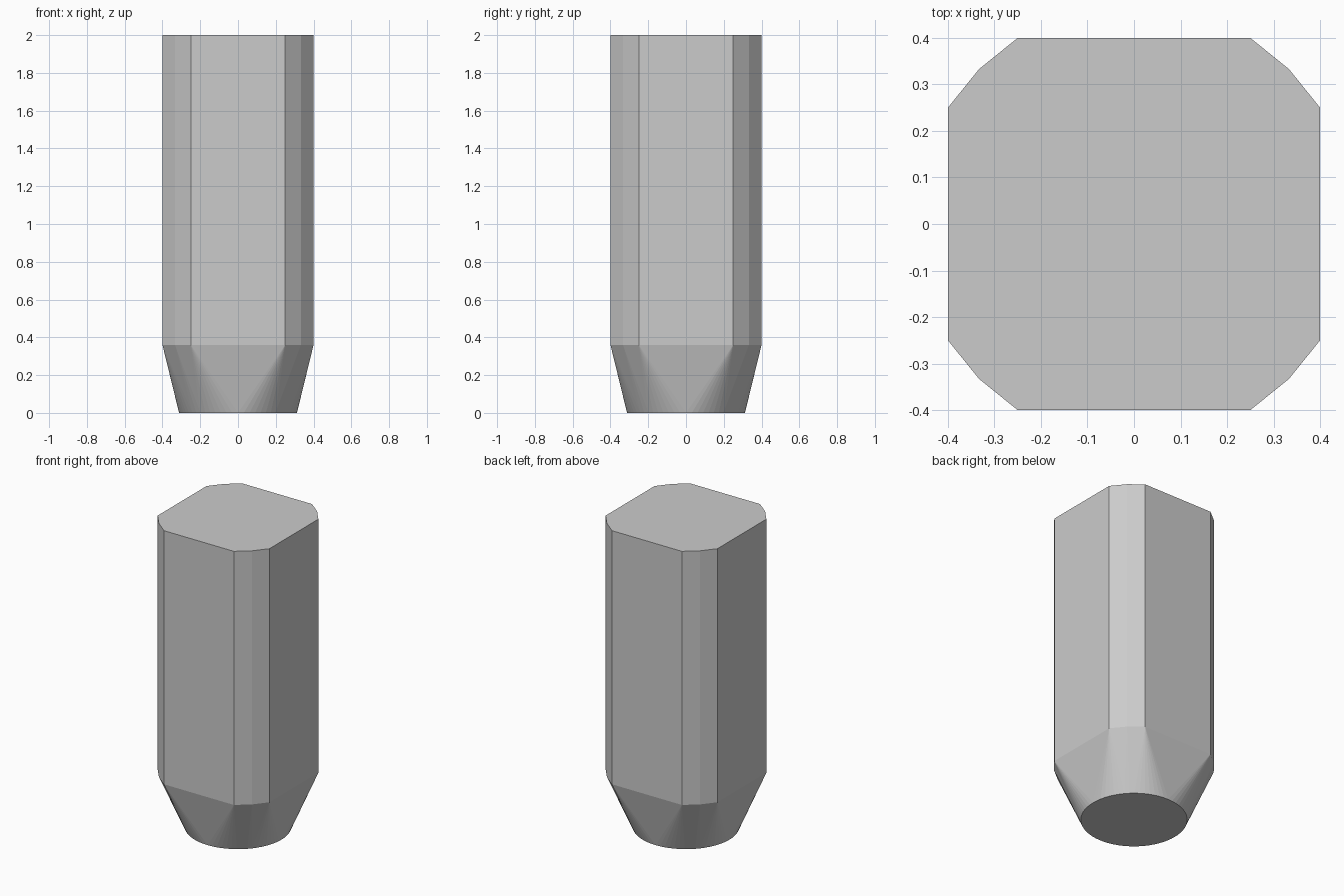
import bpy, bmesh
from math import cos, sin, pi, radians

if "Cube" in bpy.data.objects:
    bpy.data.objects.remove(bpy.data.objects["Cube"])

HEIGHT, SHOULDER = 2.0, 0.36
TIP_RADIUS, TIP_SIDES = 0.312, 64

# Square section with faceted round corners, one corner turned four times
corner = [(0.4, 0.25), (0.333, 0.333), (0.25, 0.4)]
section = []
for turn in range(4):
    for x, y in corner:
        for _ in range(turn):
            x, y = -y, x
        section.append((x, y))

# Round tip outline
tip = [(TIP_RADIUS * cos(2 * pi * i / TIP_SIDES),
        TIP_RADIUS * sin(2 * pi * i / TIP_SIDES)) for i in range(TIP_SIDES)]

# Straight shank and its square-to-round taper, wrapped as one convex solid
bm = bmesh.new()
for outline, z in ((tip, 0), (section, SHOULDER), (section, HEIGHT)):
    for x, y in outline:
        bm.verts.new((x, y, z))
bmesh.ops.convex_hull(bm, input=bm.verts[:])

# Merge coplanar triangles into clean flat faces
bmesh.ops.dissolve_limit(bm, angle_limit=radians(0.2),
                         verts=bm.verts[:], edges=bm.edges[:])
bmesh.ops.recalc_face_normals(bm, faces=bm.faces[:])

mesh = bpy.data.meshes.new("tapered_post")
bm.to_mesh(mesh)
bm.free()
post = bpy.data.objects.new("tapered_post", mesh)
bpy.context.collection.objects.link(post)
